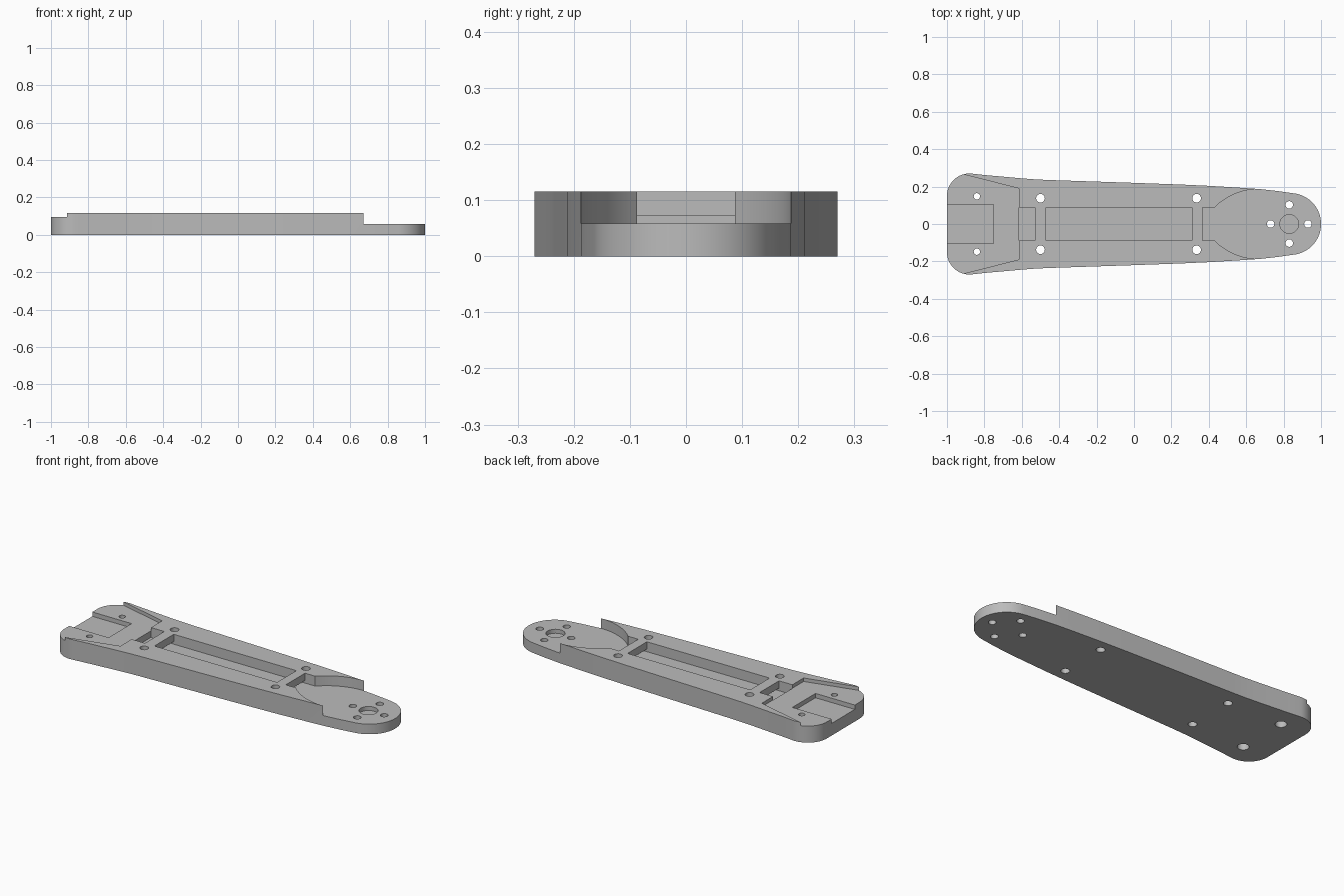
import bpy, bmesh
from math import sin, cos, radians

cube = bpy.data.objects.get("Cube")
if cube:
    bpy.data.objects.remove(cube, do_unlink=True)

grey = bpy.data.materials.new("matte grey")
grey.use_nodes = True
grey.diffuse_color = (0.5, 0.5, 0.5, 1)
bsdf = next(n for n in grey.node_tree.nodes if n.type == 'BSDF_PRINCIPLED')
bsdf.inputs["Base Color"].default_value = (0.5, 0.5, 0.5, 1)

TOP, FLOOR, SHELF = 0.115, 0.058, 0.095
CHANNEL = 0.088


def arc(cx, cy, rx, ry, start, end, steps):
    angles = [radians(start + (end - start) * i / steps) for i in range(steps + 1)]
    return [(cx + rx * cos(a), cy + ry * sin(a)) for a in angles]


def mirrored(half):
    """Close an upper half outline with its reflection across the x axis."""
    return half + [(x, -y) for x, y in reversed(half) if abs(y) > 1e-5]


def prism(name, outline, low, high):
    bm = bmesh.new()
    base = bm.faces.new([bm.verts.new((x, y, low)) for x, y in outline])
    side = bmesh.ops.extrude_face_region(bm, geom=[base])["geom"]
    verts = [v for v in side if isinstance(v, bmesh.types.BMVert)]
    bmesh.ops.translate(bm, verts=verts, vec=(0, 0, high - low))
    bmesh.ops.recalc_face_normals(bm, faces=bm.faces)
    mesh = bpy.data.meshes.new(name)
    bm.to_mesh(mesh)
    bm.free()
    mesh.materials.append(grey)
    obj = bpy.data.objects.new(name, mesh)
    bpy.context.collection.objects.link(obj)
    return obj


def box(name, x0, x1, y, low, high):
    return prism(name, mirrored([(x0, y), (x1, y)]), low, high)


def cut(target, cutter):
    """Subtract the cutter from the target, then discard it."""
    bpy.context.view_layer.objects.active = target
    mod = target.modifiers.new("cut", 'BOOLEAN')
    mod.operation, mod.solver, mod.object = 'DIFFERENCE', 'EXACT', cutter
    bpy.ops.object.modifier_apply(modifier=mod.name)
    bpy.data.objects.remove(cutter, do_unlink=True)


def drill(target, x, y, radius, low=-0.1, high=0.2):
    circle = arc(x, y, radius, radius, 0, 360, 32)[:-1]
    cut(target, prism("drill", circle, low, high))


# Tapered plate with a rounded tip and a squared, soft-cornered root
flank = [(-0.8, 0.262), (-0.6, 0.244), (-0.52, 0.238), (-0.45, 0.235), (0, 0.22),
         (0.25, 0.211), (0.4, 0.204), (0.55, 0.195), (0.67, 0.187), (0.77, 0.176)]
half = arc(-0.88, 0.15, 0.12, 0.12, 180, 85, 16) + flank
half += arc(0.835, 0, 0.165, 0.165, 82, 0, 24)
arm = prism("arm_plate", mirrored(half), 0, TOP)

# Long channel flaring into the lowered tip
flare = [(-0.616, CHANNEL)] + arc(0.67, -0.153, 0.34, 0.34, 135, 90, 16)
flare += [(0.675, 0.3), (1.1, 0.3)]
cut(arm, prism("channel", mirrored(flare), FLOOR, 0.2))

# Tapered root shelf and the open notch in its middle
cut(arm, prism("shelf", mirrored([(-1.1, 0.312), (-0.615, 0.19)]), SHELF, 0.2))
cut(arm, box("notch", -1.1, -0.75, 0.105, 0.07, 0.2))

# Bolt holes along the arm and a shallow seat in the tip
for side in (-1, 1):
    drill(arm, 0.335, side * 0.138, 0.023)
    drill(arm, -0.5, side * 0.138, 0.023)
    drill(arm, 0.83, side * 0.102, 0.02)
    drill(arm, 0.83 + side * 0.1, 0, 0.02)
    drill(arm, -0.84, side * 0.148, 0.017)
    drill(arm, -0.84, side * 0.148, 0.03, -0.1, 0.035)
drill(arm, 0.83, 0, 0.05, 0.035, 0.2)

# Straps bridging the channel, with a gap beneath
straps = [box("root_strap", -0.53, -0.47, CHANNEL, 0.073, TOP),
          box("tip_strap", 0.31, 0.365, CHANNEL, 0.073, TOP)]

bpy.ops.object.select_all(action='DESELECT')
for obj in [arm] + straps:
    obj.select_set(True)
bpy.context.view_layer.objects.active = arm
bpy.ops.object.shade_smooth_by_angle(angle=radians(30))
